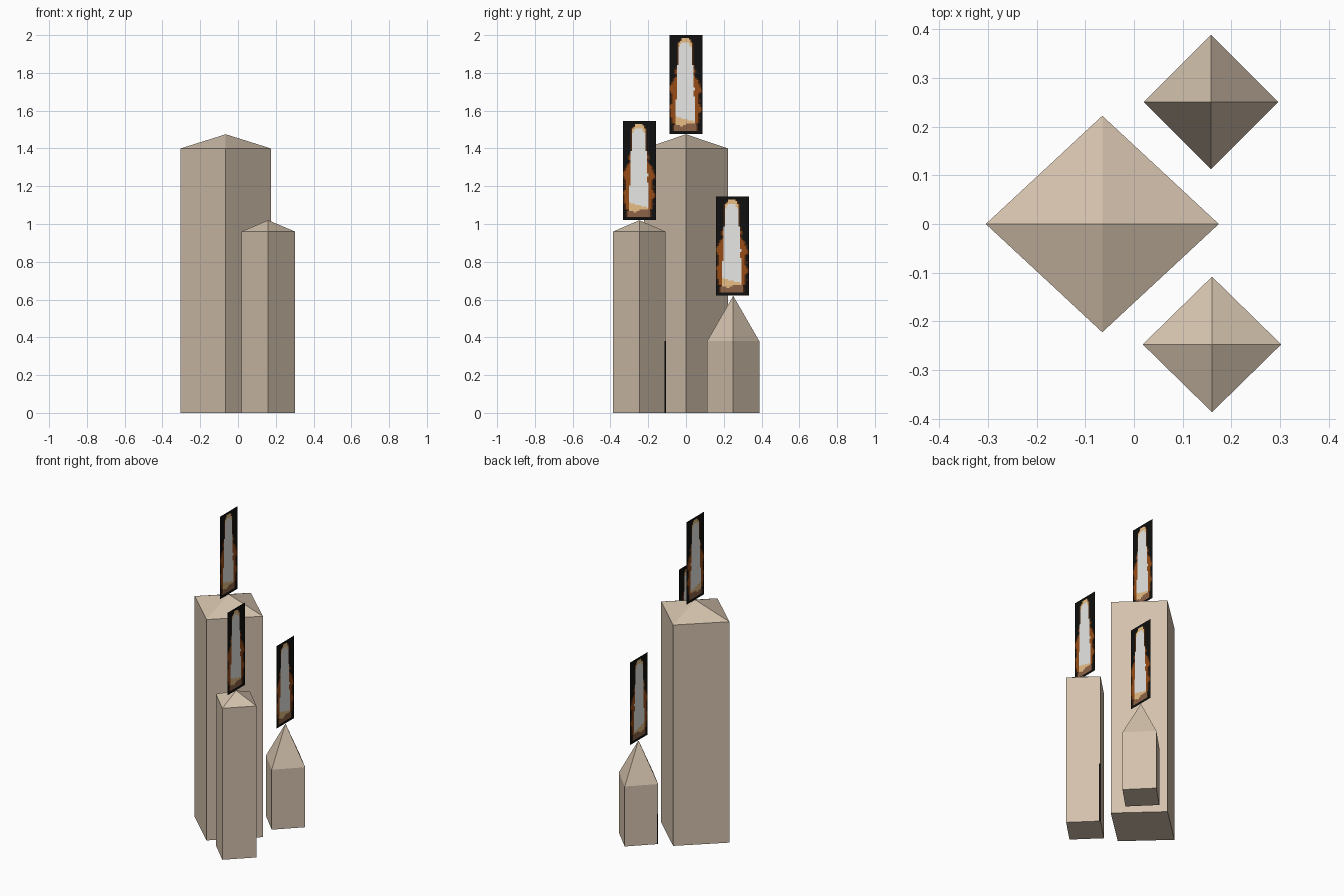
import bpy, bmesh, math

if "Cube" in bpy.data.objects:
    bpy.data.objects.remove(bpy.data.objects["Cube"])


def material(name, rgb):
    """Flat colour given as 0-255 sRGB, stored linear."""
    m = bpy.data.materials.new(name)
    lin = [((c / 255 + 0.055) / 1.055) ** 2.4 if c > 10 else c / 255 / 12.92 for c in rgb]
    m.diffuse_color = (*lin, 1)
    m.use_nodes = True
    m.node_tree.nodes["Principled BSDF"].inputs["Base Color"].default_value = m.diffuse_color
    return m


WAX = material("beige wax", (211, 193, 172))
BLACK = material("black", (15, 16, 14))
FLAME = [BLACK,
         material("flame white", (252, 252, 250)),
         material("flame tan", (238, 195, 135)),
         material("flame orange", (150, 76, 22)),
         material("flame brown", (140, 98, 70)),
         material("flame dark brown", (70, 36, 14))]


def new_object(name, bm, mats):
    mesh = bpy.data.meshes.new(name)
    bm.to_mesh(mesh)
    bm.free()
    for m in mats:
        mesh.materials.append(m)
    obj = bpy.data.objects.new(name, mesh)
    bpy.context.collection.objects.link(obj)
    return obj


def candle(name, x, y, rx, ry, shoulder, tip):
    """Diamond-shaped column with a four-sided pointed top."""
    bm = bmesh.new()
    corners = [(x + rx, y), (x, y + ry), (x - rx, y), (x, y - ry)]
    low = [bm.verts.new((a, b, 0)) for a, b in corners]
    high = [bm.verts.new((a, b, shoulder)) for a, b in corners]
    apex = bm.verts.new((x, y, tip))
    bm.faces.new(low[::-1])
    for i in range(4):
        j = (i + 1) % 4
        bm.faces.new((low[i], low[j], high[j], high[i]))
        bm.faces.new((high[i], high[j], apex))
    new_object(name, bm, [WAX])


def flame_colour(u, v):
    """Colour slot at u (-0.5 to 0.5 across) and v (0 to 1 up)."""
    wobble = 0.02 * math.sin(v * 31) + 0.012 * math.sin(v * 67 + u * 9)
    core = 0.33 - 0.15 * v + 0.4 * wobble
    if v > 0.9:                                   # rounded tip
        core *= math.sqrt(max(0, 1 - ((v - 0.9) / 0.075) ** 2))
    edge = abs(u + 0.02)
    if v < 0.025:
        return 0
    if edge < core:
        if v < 0.09 + 0.05 * u + wobble:
            return 4                              # brown wick end
        if v < 0.17 - 0.06 * u + wobble:
            return 2                              # tan base
        if v > 0.93 or (v > 0.88 and edge > core - 0.06):
            return 2                              # tan tip
        return 1
    halo = 0.47 - 1.3 * max(0, v - 0.5) + 2 * wobble
    if 0.1 < v < 0.72 and edge < halo:
        return 3 if edge < halo - 0.05 else 5     # glowing sides
    if edge < core + 0.045 and v < 0.95:
        return 5                                  # dark rim
    return 0


def flame(name, x, y, z, width=0.175, height=0.523, nu=22, nv=66):
    """Upright flat card facing +x, coloured cell by cell."""
    bm = bmesh.new()
    grid = [[bm.verts.new((x, y + (i / nu - 0.5) * width, z + j / nv * height))
             for i in range(nu + 1)] for j in range(nv + 1)]
    for j in range(nv):
        for i in range(nu):
            f = bm.faces.new((grid[j][i], grid[j][i + 1], grid[j + 1][i + 1], grid[j + 1][i]))
            f.material_index = flame_colour((i + 0.5) / nu - 0.5, (j + 0.5) / nv)
    new_object(name, bm, FLAME)


def edge_strip(name, corner, toward, height, width=0.008):
    """Thin dark line running up a candle wall beside a corner."""
    (cx, cy), (tx, ty) = corner, toward
    length = math.hypot(tx - cx, ty - cy)
    dx, dy = (tx - cx) / length, (ty - cy) / length
    # outward side, away from the candle centre
    nx, ny = math.copysign(0.001, cx + tx - 0.32), math.copysign(0.001, cy + ty - 2 * CENTRE[name])
    bm = bmesh.new()
    ends = [(cx + nx, cy + ny), (cx + dx * width + nx, cy + dy * width + ny)]
    if dx * ny - dy * nx > 0:
        ends.reverse()
    (ax, ay), (bx, by) = ends
    bm.faces.new([bm.verts.new(p) for p in
                  ((ax, ay, 0), (bx, by, 0), (bx, by, height), (ax, ay, height))])
    new_object(name, bm, [BLACK])


# Candles and their flames
candle("tall_candle", -0.065, 0, 0.239, 0.222, 1.40, 1.475)
candle("middle_candle", 0.16, -0.247, 0.142, 0.139, 0.96, 1.02)
candle("short_candle", 0.158, 0.25, 0.138, 0.138, 0.38, 0.62)
flame("tall_flame", -0.065, 0, 1.477)
flame("middle_flame", 0.16, -0.247, 1.022)
flame("short_flame", 0.158, 0.247, 0.622)

# Dark lines at the candle corners
CENTRE = {"middle_line_right": -0.247, "middle_line_left": -0.247, "short_line": 0.25}
edge_strip("middle_line_right", (0.16, -0.108), (0.302, -0.247), 0.38)
edge_strip("middle_line_left", (0.16, -0.108), (0.018, -0.247), 0.38)
edge_strip("short_line", (0.02, 0.25), (0.158, 0.388), 0.19)
